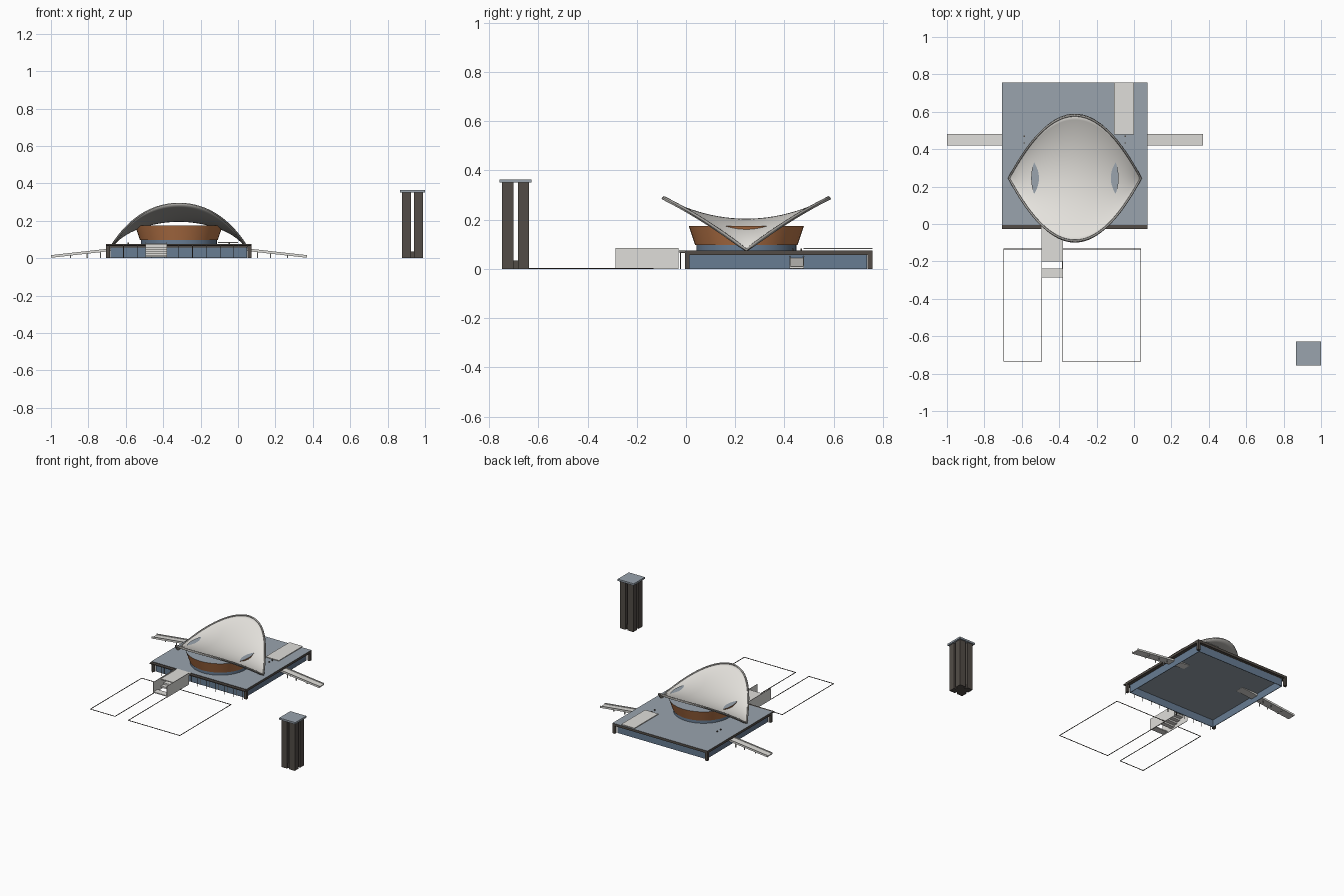
import bpy, bmesh, math
from mathutils import Matrix, Vector

cube = bpy.data.objects.get("Cube")
if cube:
    bpy.data.objects.remove(cube, do_unlink=True)


def material(name, r, g, b):
    m = bpy.data.materials.new(name)
    m.use_nodes = True
    m.diffuse_color = (r, g, b, 1)
    m.node_tree.nodes["Principled BSDF"].inputs["Base Color"].default_value = (r, g, b, 1)
    return m


SLATE = material("slate grey", 0.32, 0.37, 0.42)
BROWN = material("dark brown", 0.085, 0.073, 0.063)
GLASS = material("glass blue", 0.135, 0.20, 0.29)
CONCRETE = material("pale concrete", 0.74, 0.73, 0.70)
SHELL = material("shell white", 0.78, 0.76, 0.72)
SOFFIT = material("soffit grey", 0.36, 0.35, 0.33)
TIMBER = material("copper timber", 0.48, 0.18, 0.065)


def finish(name, bm, *mats):
    mesh = bpy.data.meshes.new(name)
    bm.to_mesh(mesh)
    bm.free()
    for m in mats:
        mesh.materials.append(m)
    ob = bpy.data.objects.new(name, mesh)
    bpy.context.collection.objects.link(ob)
    return ob


def box(name, x, y, z, mat, top=None):
    """Box from ranges; an optional second colour goes on the upward face."""
    bm = bmesh.new()
    size = Vector((x[1] - x[0], y[1] - y[0], z[1] - z[0]))
    mid = Vector((x[0] + x[1], y[0] + y[1], z[0] + z[1])) / 2
    bmesh.ops.create_cube(bm, size=1, matrix=Matrix.Translation(mid) @ Matrix.Diagonal((*size, 1)))
    bm.normal_update()
    if top:
        for f in bm.faces:
            f.material_index = int(f.normal.z > 0.5)
    return finish(name, bm, mat, *([top] if top else []))


def frame(name, x, y, z, w, mat):
    """Rectangular ring of four thin walls."""
    for a in (x[0], x[1] - w):
        box(name, (a, a + w), y, z, mat)
    for b in (y[0], y[1] - w):
        box(name, (x[0] + w, x[1] - w), (b, b + w), z, mat)


def smooth(ob):
    bpy.ops.object.select_all(action='DESELECT')
    ob.select_set(True)
    bpy.context.view_layer.objects.active = ob
    bpy.ops.object.shade_smooth_by_angle(angle=math.radians(35))


# Podium: hollow walls, open below, under a wide deck
X0, X1, Y0, Y1 = -0.706, 0.072, -0.005, 0.757
CX, CY = -0.316, 0.245
DECK = 0.075
wall_x, wall_y = (X0 + 0.025, X1 - 0.025), (0.012, Y1 - 0.022)
frame("podium_wall", wall_x, wall_y, (0, 0.058), 0.004, GLASS)
box("podium_ceiling", wall_x, wall_y, (0.054, 0.0575), SLATE)
box("podium_deck", (X0, X1), (Y0, Y1), (0.057, DECK), BROWN, SLATE)
for x in (X0, X1 - 0.02):
    for y in (Y0, Y1 - 0.02):
        box("corner_pier", (x, x + 0.02), (y, y + 0.02), (0, 0.058), BROWN)

# Front canopy with its row of posts and wall mullions
box("front_canopy", (X0, X1), (-0.026, Y0), (0.064, 0.071), BROWN)
for i in range(11):
    x = X0 + 0.02 + i * 0.0738
    box("canopy_post", (x - 0.0015, x + 0.0015), (-0.024, -0.021), (0, 0.065), BROWN)
    box("wall_mullion", (x - 0.0015, x + 0.0015), (0.009, 0.012), (0, 0.058), BROWN)

# Thin raised deck plate
box("deck_plate", (-0.108, 0), (0.478, Y1), (0.080, 0.085), CONCRETE)


# Round hall: glazed base ring and flared drum
def frustum(name, r0, r1, z0, z1, mat, top=None):
    bm = bmesh.new()
    bmesh.ops.create_cone(bm, cap_ends=True, segments=48, radius1=r0, radius2=r1, depth=z1 - z0,
                          matrix=Matrix.Translation((CX, CY, (z0 + z1) / 2)))
    bm.normal_update()
    if top:
        for f in bm.faces:
            f.material_index = int(f.normal.z > 0.9)
    smooth(finish(name, bm, mat, *([top] if top else [])))


frustum("hall_glazing", 0.203, 0.203, DECK, 0.102, GLASS)
frustum("hall_drum", 0.208, 0.234, 0.097, 0.174, TIMBER, SLATE)


# Saddle roof: lens-shaped plan, low pointed tips, raised front and back
def roof_point(s, t):
    reach = 0.340 * (1 - s * s)
    rim = 0.077 + 0.77 * reach - 0.40 * reach * reach
    ridge = 0.204 - 0.10 * s ** 2 - 0.027 * s ** 8
    return Vector((CX + 0.352 * s, CY + t * reach, ridge + (rim - ridge) * t * t))


bm = bmesh.new()
bmesh.ops.create_grid(bm, x_segments=48, y_segments=24, size=1)
for v in bm.verts:
    v.co = roof_point(v.co.x, v.co.y)
bmesh.ops.remove_doubles(bm, verts=bm.verts, dist=0.0002)
roof = finish("saddle_roof", bm, SHELL, SOFFIT)
shell = roof.modifiers.new("thickness", 'SOLIDIFY')
shell.thickness = 0.010
shell.offset = -1
shell.material_offset = 1
shell.material_offset_rim = 1
smooth(roof)

# Upstand beam swept around the roof edge
steps = 48
loop = [roof_point(-1 + 2 * i / steps, -0.985) for i in range(steps)]
loop += [roof_point(1 - 2 * i / steps, 0.985) for i in range(steps)]
curve = bpy.data.curves.new("roof_rim", 'CURVE')
curve.dimensions = '3D'
curve.bevel_depth = 0.006
curve.bevel_resolution = 1
spline = curve.splines.new('POLY')
spline.points.add(len(loop) - 1)
for p, co in zip(spline.points, loop):
    p.co = (*co, 1)
spline.use_cyclic_u = True
curve.materials.append(SOFFIT)
bpy.context.collection.objects.link(bpy.data.objects.new("roof_rim", curve))

# Side ramps with kerbs and posts, running in beneath the deck
OUTER, INNER = 0.685, 0.23


def ramp_z(d):
    return 0.002 + (OUTER - d) * 0.112


def sloped(name, y0, y1, side, height):
    bm = bmesh.new()
    bmesh.ops.create_cube(bm, size=1)
    for v in bm.verts:
        d = OUTER if v.co.x > 0 else INNER
        v.co = (CX + side * d, y1 if v.co.y > 0 else y0,
                ramp_z(d) + (height if v.co.z > 0 else 0))
    bmesh.ops.recalc_face_normals(bm, faces=bm.faces)
    finish(name, bm, CONCRETE)


for side in (-1, 1):
    sloped("ramp_deck", 0.42, 0.48, side, 0.007)
    for y in (0.42, 0.476):
        sloped("ramp_kerb", y, y + 0.004, side, 0.014)
    for y in (0.43, 0.466):
        for d in (0.42, 0.49, 0.58):
            x = CX + side * d
            box("ramp_post", (x - 0.003, x + 0.003), (y, y + 0.005), (0, ramp_z(d) + 0.003), CONCRETE)
        x = CX + side * 0.27
        box("ramp_end_post", (x - 0.004, x + 0.004), (y, y + 0.006), (0.05, 0.083), BROWN)

# Entrance stair: side panels, landing, closed steps and a top platform
SX0, SX1 = -0.495, -0.38
for x in (SX0, SX1 - 0.003):
    box("stair_side", (x, x + 0.003), (-0.287, -0.03), (0, 0.085), CONCRETE)
box("stair_landing", (SX0, SX1), (-0.285, -0.238), (0.006, 0.013), CONCRETE)
for i in range(5):
    z = 0.012 + i * 0.012
    y = -0.198 + i * 0.03
    box("stair_step", (SX0, SX1), (y, y + 0.032), (z, z + 0.012), CONCRETE)
box("stair_platform", (SX0, SX1), (-0.2, Y0), (0.071, 0.077), CONCRETE)

# Pool kerbs
for x in ((-0.697, -0.492), (-0.386, 0.038)):
    frame("pool_kerb", x, (-0.735, -0.132), (0, 0.004), 0.003, BROWN)

# Bell tower: four shafts, low core block and a flat cap
TX, TY = 0.933, -0.692
for sx in (-1, 1):
    for sy in (-1, 1):
        xs = sorted((TX + sx * 0.009, TX + sx * 0.055))
        ys = sorted((TY + sy * 0.009, TY + sy * 0.055))
        box("tower_shaft", xs, ys, (0, 0.352), BROWN)
box("tower_core", (TX - 0.04, TX + 0.04), (TY - 0.04, TY + 0.04), (0, 0.035), BROWN)
box("tower_cap", (TX - 0.066, TX + 0.066), (TY - 0.065, TY + 0.065), (0.351, 0.364), SLATE)
